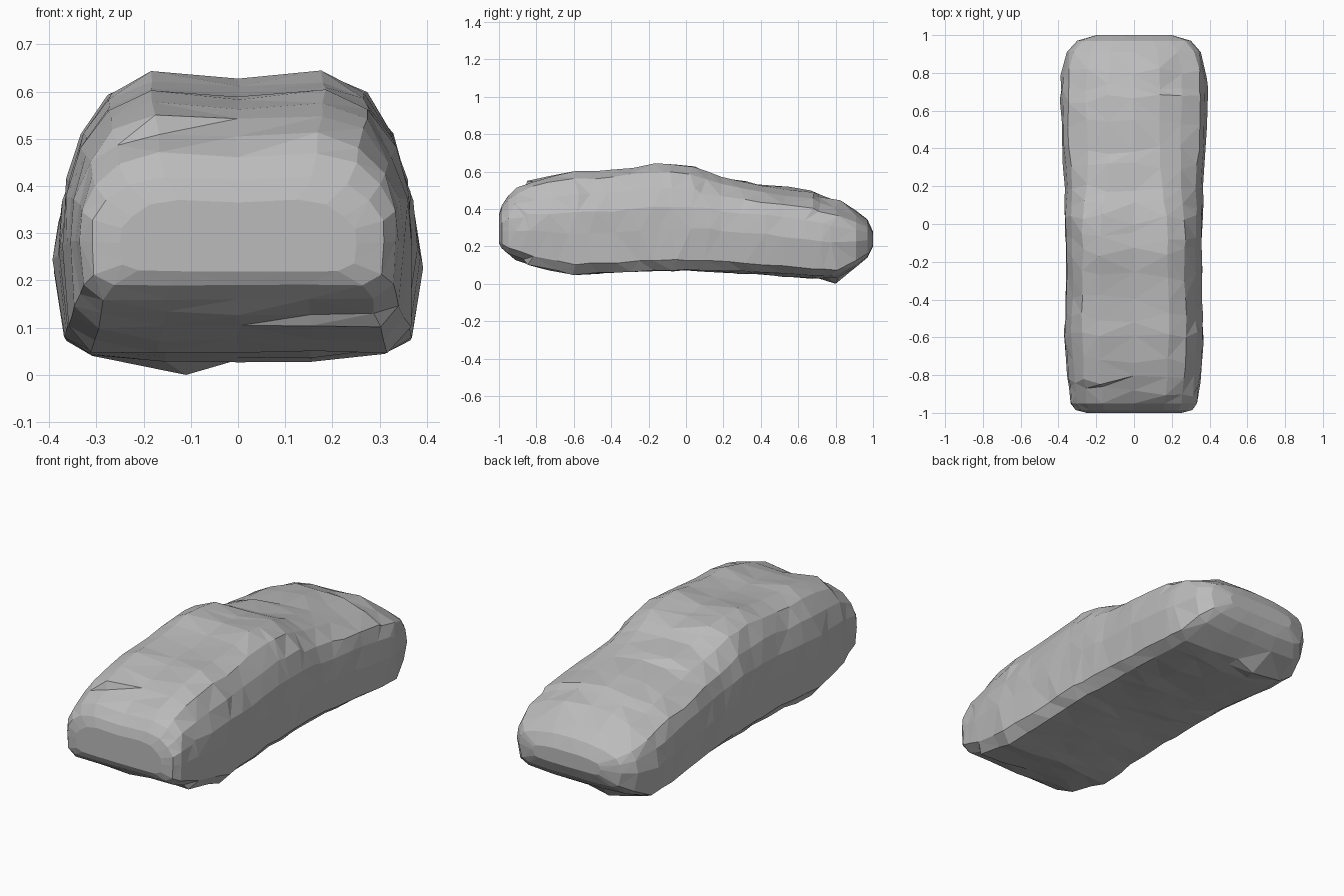
import bpy, bmesh, random
from mathutils import Vector

random.seed(4)
cube = bpy.data.objects.get("Cube")
if cube:
    bpy.data.objects.remove(cube, do_unlink=True)

# Stone colour
stone = bpy.data.materials.new("stone_grey")
stone.use_nodes = True
grey = (0.5, 0.5, 0.5, 1)
stone.diffuse_color = grey
stone.node_tree.nodes["Principled BSDF"].inputs["Base Color"].default_value = grey

# Stations along the length: y, underside, top, half width
STATIONS = [
    (-1.0, .22, .37, .25), (-.985, .19, .42, .31), (-.95, .16, .47, .335),
    (-.82, .10, .55, .35), (-.6, .05, .60, .37), (-.4, .06, .605, .36),
    (-.15, .07, .64, .36), (.02, .07, .628, .365), (.2, .062, .575, .365),
    (.4, .05, .53, .38), (.66, .03, .50, .39), (.8, .03, .45, .385),
    (.91, .09, .39, .355), (.97, .14, .345, .30), (1.0, .2, .28, .2)]

# Half outlines as (share of half width, share of height), underside to top
HUMPED = [(0, 0), (.45, 0), (.85, 0), (.98, .1), (1, .4),
          (.99, .6), (.9, .78), (.75, .93), (.5, 1), (0, .975)]
SLOPED = [(0, 0), (.4, 0), (.8, .03), (.94, .11), (1, .45),
          (.97, .66), (.9, .8), (.65, .91), (.35, .98), (0, 1)]


def lerp(a, b, t):
    return tuple(p + (q - p) * t for p, q in zip(a, b))


# Insert extra stations in the long spans
rows = []
for a, b in zip(STATIONS, STATIONS[1:]):
    steps = 2 if b[0] - a[0] > .12 else 1
    rows += [lerp(a, b, i / steps) for i in range(steps)]
rows.append(STATIONS[-1])

# Loft the closed rings
bm = bmesh.new()
rings = []
for y, low, high, half in rows:
    t = min(max((y + .05) / .4, 0), 1)
    outline = [lerp(p, q, t) for p, q in zip(HUMPED, SLOPED)]
    outline += [(-u, v) for u, v in outline[-2:0:-1]]
    wobble = .008 if abs(y) < .9 else .003
    ring = []
    for u, v in outline:
        co = Vector((u * half, y, low + v * (high - low)))
        co.x += random.uniform(-wobble, wobble) * .6
        co.z += random.uniform(-wobble, wobble) * .6
        if abs(y) < .9:
            co.y += random.uniform(-.03, .03)
        ring.append(bm.verts.new(co))
    rings.append(ring)

for a, b in zip(rings, rings[1:]):
    n = len(a)
    for i in range(n):
        j = (i + 1) % n
        bm.faces.new((a[i], a[j], b[j], b[i]))
bm.faces.new(rings[0])
bm.faces.new(rings[-1])

# Low point under the back
keel = min(bm.verts, key=lambda v: (v.co - Vector((-.12, .8, .02))).length)
keel.co = (-.11, .8, 0)

# Facet the surface
bmesh.ops.triangulate(bm, faces=bm.faces[:], quad_method='SHORT_EDGE')
bmesh.ops.recalc_face_normals(bm, faces=bm.faces[:])
mesh = bpy.data.meshes.new("stone_body")
bm.to_mesh(mesh)
bm.free()
mesh.materials.append(stone)
body = bpy.data.objects.new("stone_body", mesh)
bpy.context.collection.objects.link(body)
